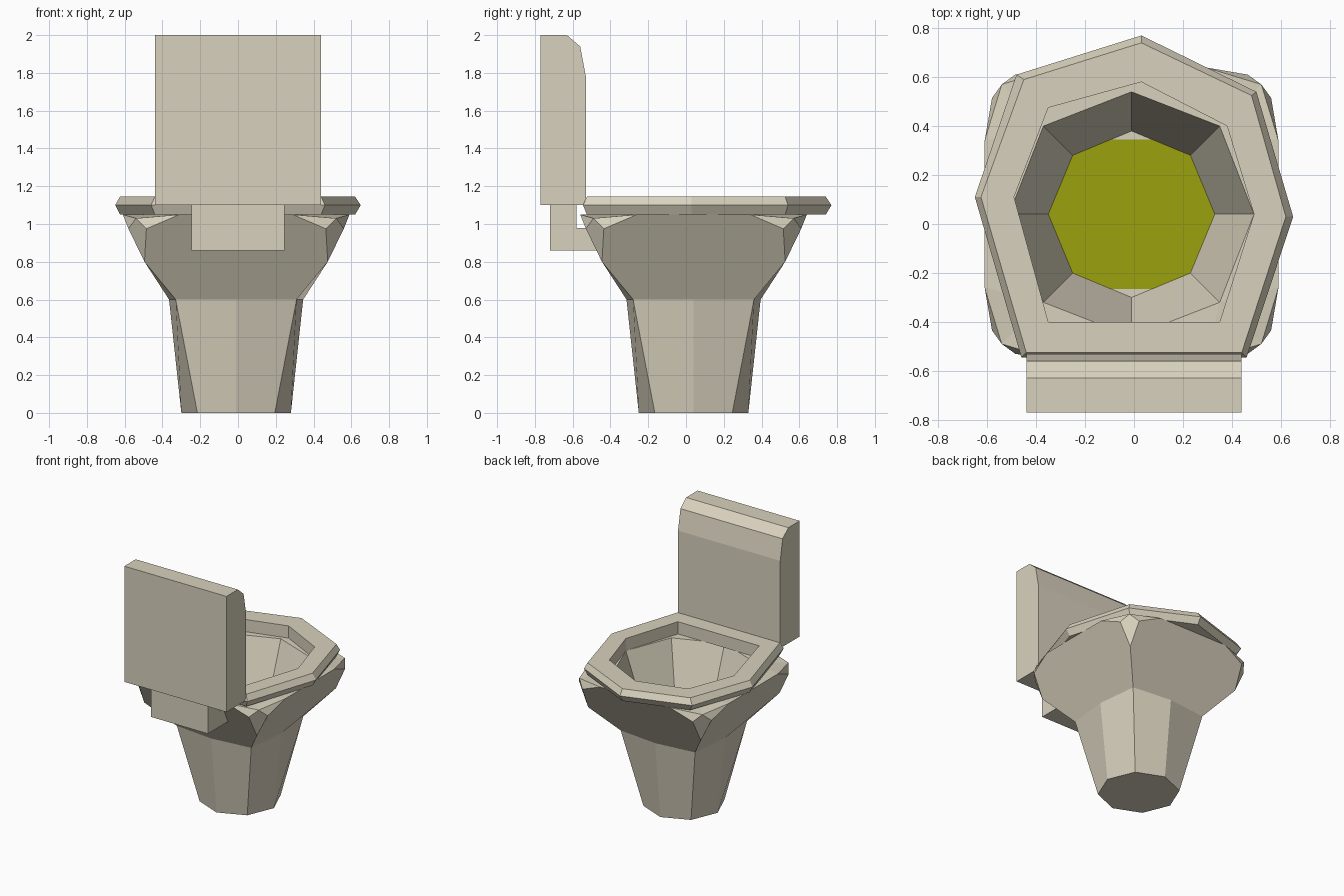
import bpy, bmesh, math
from mathutils import Vector, Matrix

if "Cube" in bpy.data.objects:
    bpy.data.objects.remove(bpy.data.objects["Cube"])


def material(name, rgb):
    m = bpy.data.materials.new(name)
    m.diffuse_color = (*rgb, 1)
    m.use_nodes = True
    m.node_tree.nodes["Principled BSDF"].inputs["Base Color"].default_value = m.diffuse_color
    return m


CERAMIC = material("warm_ceramic", (0.69, 0.64, 0.51))
WATER = material("murky_water", (0.33, 0.36, 0.004))


def finish(bm, name, mat):
    bmesh.ops.remove_doubles(bm, verts=bm.verts, dist=0.0005)
    bmesh.ops.recalc_face_normals(bm, faces=bm.faces)
    me = bpy.data.meshes.new(name)
    bm.to_mesh(me)
    bm.free()
    me.materials.append(mat)
    ob = bpy.data.objects.new(name, me)
    bpy.context.collection.objects.link(ob)
    return ob


def face(bm, pts):
    return bm.faces.new([bm.verts.new(p) for p in pts])


def extrude_profile(name, profile, half):
    """Extrude a (y, z) outline across x."""
    bm = bmesh.new()
    f = face(bm, [(-half, y, z) for y, z in profile])
    r = bmesh.ops.extrude_face_region(bm, geom=[f])
    vs = [v for v in r["geom"] if isinstance(v, bmesh.types.BMVert)]
    bmesh.ops.translate(bm, verts=vs, vec=(2 * half, 0, 0))
    return finish(bm, name, CERAMIC)


# tank with rounded top edge, and the elbow that joins it to the bowl
extrude_profile("tank", [(-0.77, 1.10), (-0.53, 1.10), (-0.53, 1.78),
                         (-0.56, 1.94), (-0.63, 2.0), (-0.77, 2.0)], 0.44)
extrude_profile("tank_connector", [(-0.72, 0.86), (-0.45, 0.86), (-0.45, 0.98),
                                   (-0.58, 0.98), (-0.58, 1.10), (-0.72, 1.10)], 0.245)

# pedestal and bowl: one quarter repeated four times around the centre
CENTRE = Vector((-0.01, 0.04, 0))


def mir(p):
    return (-p[0], p[1], p[2])


foot_mid, foot_cor = (0, 0.29, 0), (0.205, 0.205, 0)
neck_mid, neck_cor = (0, 0.355, 0.6), (0.32, 0.32, 0.6)
hip = (0.485, 0.485, 0.8)
shoulder, shoulder_b = (0.475, 0.57, 0.975), (0.57, 0.475, 0.975)
peak = (0.53, 0.53, 1.03)
rim = (0.30, 0.60, 1.05)
rim_b = (0.60, 0.30, 1.05)
in_mid, in_cor = (0, 0.50, 1.05), (0.36, 0.36, 1.05)
low_mid, low_cor = (0, 0.34, 0.6), (0.24, 0.24, 0.6)
ctr, ctr_low = (0, 0, 0), (0, 0, 0.597)

half_faces = [
    [foot_mid, foot_cor, neck_cor, neck_mid],     # pedestal
    [ctr, foot_mid, foot_cor],                    # underside
    [rim, shoulder, peak],                        # sloped rim corner
    [rim, peak, in_cor],
    [in_mid, rim, in_cor],                        # flat rim
    [in_mid, in_cor, low_cor, low_mid],           # inner wall
    [ctr_low, low_mid, low_cor],                  # floor
]
single_faces = [
    [neck_mid, neck_cor, hip, shoulder, rim, mir(rim), mir(shoulder), mir(hip), mir(neck_cor)],
    [hip, shoulder, peak, shoulder_b],            # corner chamfer
    [in_mid, rim, mir(rim)],
]
bm = bmesh.new()
for k in range(4):
    rot = Matrix.Rotation(k * math.pi / 2, 3, 'Z')
    for pts in half_faces:
        face(bm, [rot @ Vector(p) + CENTRE for p in pts])
        face(bm, [rot @ Vector(mir(p)) + CENTRE for p in pts])
    for pts in single_faces:
        face(bm, [rot @ Vector(p) + CENTRE for p in pts])
finish(bm, "bowl", CERAMIC)

# water surface: octagon with clipped front and back tips
bm = bmesh.new()
pts = []
for i in range(8):
    a = i * math.pi / 4
    x, y = 0.34 * math.cos(a), 0.34 * math.sin(a)
    if abs(y) > 0.305:
        s = math.copysign(1, y)
        pts += [(s * 0.085, s * 0.305), (-s * 0.085, s * 0.305)]
    else:
        pts.append((x, y))
face(bm, [Vector((x, y, 0.604)) + CENTRE for x, y in pts])
finish(bm, "water", WATER)

# seat: uneven seven-sided ring with a bevelled outer edge
inner = [(0.03, 0.58), (-0.35, 0.475), (-0.49, 0.11), (-0.35, -0.40),
         (0.35, -0.40), (0.49, 0.04), (0.38, 0.40)]
top = [(0.03, 0.74), (-0.45, 0.59), (-0.625, 0.11), (-0.44, -0.525),
       (0.44, -0.525), (0.62, 0.03), (0.48, 0.525)]
mid = [(0.03, 0.77), (-0.48, 0.61), (-0.65, 0.11), (-0.46, -0.545),
       (0.46, -0.545), (0.65, 0.03), (0.50, 0.54)]
rings = [[(x, y, z) for x, y in loop] for loop, z in
         ((inner, 1.05), (inner, 1.145), (top, 1.145), (mid, 1.10), (top, 1.05))]
bm = bmesh.new()
for r in range(5):
    a, b = rings[r], rings[(r + 1) % 5]
    for i in range(7):
        j = (i + 1) % 7
        face(bm, [a[i], a[j], b[j], b[i]])
finish(bm, "seat", CERAMIC)
